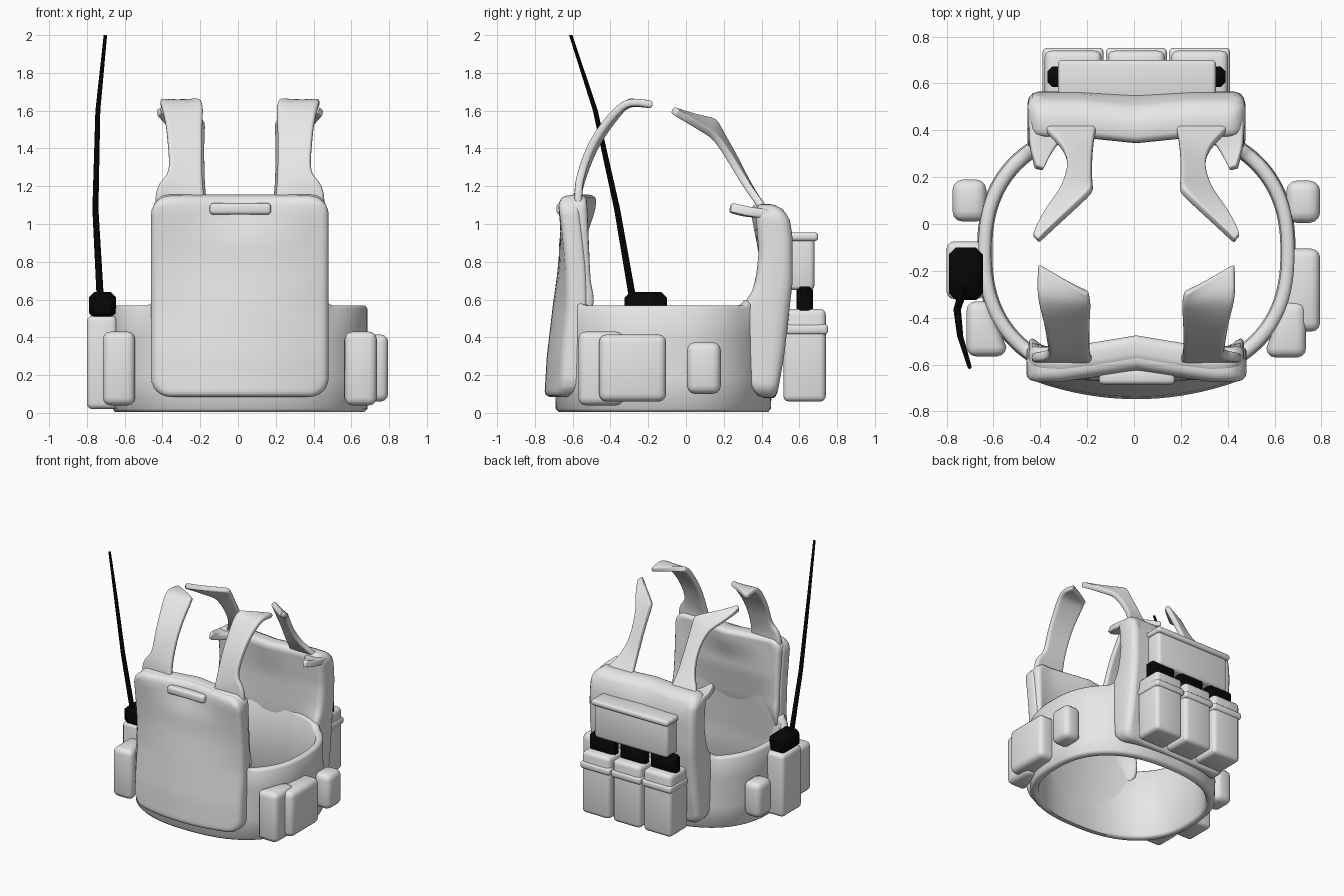
import bpy, bmesh, math
from mathutils import Vector

if "Cube" in bpy.data.objects:
    bpy.data.objects.remove(bpy.data.objects["Cube"])


def material(name, c):
    m = bpy.data.materials.new(name)
    m.diffuse_color = (c, c, c, 1)
    m.use_nodes = True
    m.node_tree.nodes["Principled BSDF"].inputs["Base Color"].default_value = m.diffuse_color
    return m


GREY = material("light grey fabric", 0.8)
BLACK = material("black plastic", 0.002)
CX = 0.01  # symmetry plane of the vest


def finish(name, bm, mat, angle=45):
    bmesh.ops.recalc_face_normals(bm, faces=bm.faces[:])
    me = bpy.data.meshes.new(name)
    bm.to_mesh(me)
    bm.free()
    me.materials.append(mat)
    ob = bpy.data.objects.new(name, me)
    bpy.context.collection.objects.link(ob)
    bpy.ops.object.select_all(action='DESELECT')
    ob.select_set(True)
    bpy.context.view_layer.objects.active = ob
    bpy.ops.object.shade_smooth_by_angle(angle=math.radians(angle))
    return ob


def smooth(a, b, v):
    t = min(1, max(0, (v - a) / (b - a)))
    return t * t * (3 - 2 * t)


def interp(pts, v):
    """Piecewise linear lookup in (input, output) pairs."""
    for (a, p), (b, q) in zip(pts, pts[1:]):
        if v <= b:
            return p + (q - p) * max(0, (v - a) / (b - a))
    return pts[-1][1]


def box_bm(x, y, z):
    bm = bmesh.new()
    bmesh.ops.create_cube(bm, size=1)
    for v in bm.verts:
        v.co = Vector([(r[0] + r[1]) / 2 + c * (r[1] - r[0]) for c, r in zip(v.co, (x, y, z))])
    return bm


def box(name, x, y, z, r=0.03, mat=GREY, seg=3):
    bm = box_bm(x, y, z)
    bmesh.ops.bevel(bm, geom=bm.edges[:], offset=r, segments=seg, profile=0.5, affect='EDGES')
    return finish(name, bm, mat)


def slab(name, x, y, z, corner, edge, warp):
    """Panel with rounded corners, sliced and bent by warp(u, z, t) -> y."""
    bm = box_bm(x, y, z)
    side = [e for e in bm.edges if abs(e.verts[0].co.y - e.verts[1].co.y) > 0.01]
    bmesh.ops.bevel(bm, geom=side, offset=corner, segments=6, profile=0.5, affect='EDGES')
    rim = [e for e in bm.edges if e.calc_face_angle(0) > 1]
    bmesh.ops.bevel(bm, geom=rim, offset=edge, segments=3, profile=0.5, affect='EDGES')
    for axis, (lo, hi) in ((0, x), (2, z)):
        for i in range(1, 20):
            co, no = Vector((0, 0, 0)), Vector((0, 0, 0))
            co[axis], no[axis] = lo + (hi - lo) * i / 20, 1
            bmesh.ops.bisect_plane(bm, geom=bm.verts[:] + bm.edges[:] + bm.faces[:],
                                   plane_co=co, plane_no=no)
    mid, half = (x[0] + x[1]) / 2, (x[1] - x[0]) / 2
    for v in bm.verts:
        t = (v.co.y - y[0]) / (y[1] - y[0])
        v.co.y = warp((v.co.x - mid) / half, v.co.z, t)
    return finish(name, bm, GREY, 60)


def ribbon(name, rows, thick, side):
    """Strap through (inner point, outer point) rows; side mirrors it in x."""
    rows = [(Vector(a), Vector(b)) for a, b in rows]
    (a, b), (c, d) = rows[-2:]
    rows.insert(-1, (a.lerp(c, 0.85), b.lerp(d, 0.85)))  # keeps the end crisp
    bm = bmesh.new()
    grid = []
    for a, b in rows:
        grid.append([bm.verts.new((CX + side * p.x, p.y, p.z))
                     for p in (a.lerp(b, t) for t in (0, 0.12, 0.5, 0.88, 1))])
    for r, s in zip(grid, grid[1:]):
        for i in range(4):
            bm.faces.new((r[i], r[i + 1], s[i + 1], s[i]))
    ob = finish(name, bm, GREY, 60)
    sol = ob.modifiers.new("thickness", 'SOLIDIFY')
    sol.thickness, sol.offset = thick, 0
    sub = ob.modifiers.new("round", 'SUBSURF')
    sub.levels = sub.render_levels = 2


# Waist band: closed ring
bm = bmesh.new()
N, P = 128, 2 / 2.4
section = [(-0.05, 0), (-0.015, 0), (0, 0.03), (0.005, 0.3), (0, 0.7), (0, 0.97),
           (-0.012, 1), (-0.043, 1), (-0.055, 0.97), (-0.06, 0.5), (-0.06, 0.03)]
rings = []
for i in range(N):
    c, s = math.cos(math.tau * i / N), math.sin(math.tau * i / N)
    c, s = math.copysign(abs(c) ** P, c), math.copysign(abs(s) ** P, s)
    top = 0.568 + 0.03 * smooth(0.5, 0.45, abs(0.675 * c))
    rings.append([bm.verts.new((CX + (0.675 + o) * c, -0.12 + (0.57 + o) * s, 0.005 + f * (top - 0.005)))
                  for o, f in section])
for i in range(N):
    a, b = rings[i], rings[(i + 1) % N]
    for j in range(len(section)):
        k = (j + 1) % len(section)
        bm.faces.new((a[j], b[j], b[k], a[k]))
finish("waist_band", bm, GREY, 60)

# Front plate pocket: belly near the lower edge, dip under the neckline
FRONT = [(0.08, -0.75), (0.3, -0.737), (0.57, -0.705), (0.75, -0.68), (0.85, -0.672),
         (1.0, -0.675), (1.1, -0.68), (1.15, -0.665)]
BOW = [(0.1, 0.09), (0.57, 0.08), (0.85, 0.03), (1.05, 0.01), (1.15, 0.005)]


def neck_dip(u, z):
    return 0.055 * max(0, 1 - 1.4 * abs(u)) * smooth(0.88, 1.12, z)


slab("front_plate_pocket", (-0.46, 0.48), (-0.7, -0.59), (0.085, 1.15), 0.1, 0.03,
     lambda u, z, t: interp(FRONT, z) + t * 0.11 + u * u * interp(BOW, z) + neck_dip(u, z))

# Front liner: grows out of the band, with curved sides and a ridge at the neck
LINER = [(0.45, -0.63), (0.6, -0.585), (0.85, -0.535), (1.15, -0.53)]
WRAP = [(0.45, 0.13), (0.6, 0.12), (0.7, 0.075), (0.85, 0.03), (1.1, 0.01)]
slab("front_liner", (-0.45, 0.47), (-0.62, -0.53), (0.45, 1.155), 0.08, 0.03,
     lambda u, z, t: -0.645 * (1 - t) + t * interp(LINER, z) + u ** 4 * t * interp(WRAP, z)
     + u ** 4 * (1 - t) * 0.03 + neck_dip(u, z))

# Back panel
OUT = [(0.08, 0.48), (0.3, 0.52), (0.7, 0.565), (0.93, 0.565), (1.02, 0.55), (1.08, 0.515), (1.105, 0.48)]
INN = [(0.08, 0.43), (0.3, 0.41), (0.6, 0.39), (0.85, 0.385), (1.105, 0.365)]
FLARE = [(0.08, 0.1), (0.3, 0.12), (0.58, 0.11), (0.64, 0.06), (0.72, 0.025), (0.85, 0.0), (1.12, 0.0)]
slab("back_panel", (-0.455, 0.475), (0.39, 0.55), (0.08, 1.105), 0.08, 0.045,
     lambda u, z, t: interp(INN, z) * (1 - t) + interp(OUT, z) * t - u ** 4 * (1 - t) * interp(FLARE, z)
     - 0.025 * max(0, 1 - 2 * abs(u)) * smooth(0.8, 1.1, z))

# Shoulder straps with torn, pointed ends
front_rows = [((.18, -.58, 1.05), (.45, -.57, 1.05)), ((.19, -.575, 1.15), (.45, -.57, 1.17)),
              ((.195, -.56, 1.21), (.42, -.565, 1.23)), ((.20, -.54, 1.27), (.37, -.555, 1.27)),
              ((.20, -.49, 1.40), (.38, -.515, 1.40)), ((.20, -.42, 1.51), (.39, -.44, 1.52)),
              ((.195, -.365, 1.58), (.41, -.365, 1.605)), ((.195, -.33, 1.625), (.425, -.30, 1.655)),
              ((.205, -.295, 1.65), (.42, -.17, 1.63))]
back_rows = [((.16, .44, 1.04), (.42, .44, 1.04)), ((.175, .39, 1.11), (.38, .39, 1.11)),
             ((.185, .33, 1.20), (.315, .33, 1.19)), ((.19, .26, 1.35), (.29, .26, 1.30)),
             ((.19, .19, 1.47), (.30, .20, 1.40)), ((.185, .155, 1.545), (.32, .15, 1.46)),
             ((.20, .13, 1.555), (.34, .12, 1.48)), ((.32, .02, 1.575), (.405, .03, 1.54)),
             ((.42, -.075, 1.605), (.44, -.05, 1.59))]
horn_rows = [((.29, .46, 1.05), (.46, .46, 1.05)), ((.31, .37, 1.06), (.46, .37, 1.06)),
             ((.36, .31, 1.06), (.455, .32, 1.07)), ((.40, .23, 1.085), (.43, .24, 1.09))]
for side, label in ((-1, "left"), (1, "right")):
    ribbon("front_strap_" + label, front_rows, 0.042, side)
    ribbon("back_strap_" + label, back_rows, 0.04, side)
    ribbon("back_shoulder_tab_" + label, horn_rows, 0.05, side)

# Grab handle on the chest
box("grab_handle", (-0.15, 0.175), (-0.685, -0.62), (1.05, 1.11), 0.018)

# Side pouches; the front pair is slanted to follow the band
for ob in (box("left_front_pouch", (-0.715, -0.545), (-0.565, -0.33), (0.04, 0.43), 0.04),
           box("right_front_pouch", (0.565, 0.735), (-0.57, -0.33), (0.04, 0.43), 0.04)):
    for v in ob.data.vertices:
        if abs(v.co.x - CX) < 0.62 and v.co.y > -0.45:
            v.co.x += math.copysign(0.06, v.co.x)
box("left_rear_pouch", (-0.775, -0.63), (0.01, 0.19), (0.1, 0.375), 0.045)
box("right_middle_pouch", (0.635, 0.795), (-0.46, -0.105), (0.06, 0.415), 0.04)
box("right_rear_pouch", (0.65, 0.795), (0.005, 0.185), (0.1, 0.375), 0.045)

# Radio in its pouch, with a bent whip antenna
box("radio_pouch", (-0.80, -0.64), (-0.32, -0.075), (0.02, 0.515), 0.03)
box("radio_top", (-0.79, -0.645), (-0.325, -0.10), (0.5, 0.64), 0.03, BLACK, 1)
path = [(-.73, -.285, .62, .019), (-.755, -.365, 1.08, .016), (-.742, -.48, 1.6, .013), (-.702, -.61, 2.0, .009)]
bm = bmesh.new()
loops = [[bm.verts.new((x + r * math.cos(a), y + r * math.sin(a), z))
          for a in (math.tau * k / 8 for k in range(8))] for x, y, z, r in path]
for a, b in zip(loops, loops[1:]):
    for k in range(8):
        bm.faces.new((a[k], a[(k + 1) % 8], b[(k + 1) % 8], b[k]))
bm.faces.new(loops[0])
bm.faces.new(loops[-1])
finish("antenna", bm, BLACK)

# Three open pouches on the back, each with a lip and a black magazine
for i, x in enumerate((-0.26, 0.01, 0.28)):
    n = str(i + 1)
    box("magazine_pouch_" + n, (x - 0.122, x + 0.122), (0.515, 0.74), (0.06, 0.55), 0.03)
    box("pouch_lip_" + n, (x - 0.13, x + 0.13), (0.505, 0.752), (0.415, 0.47), 0.018)
    box("magazine_" + n, (x - 0.11, x + 0.11), (0.585, 0.672), (0.5, 0.67), 0.02, BLACK, 1)

# Upper back utility pouch with flap
box("utility_pouch", (-0.31, 0.335), (0.52, 0.68), (0.65, 0.94), 0.025)
box("utility_flap", (-0.325, 0.35), (0.53, 0.7), (0.91, 0.955), 0.018)
